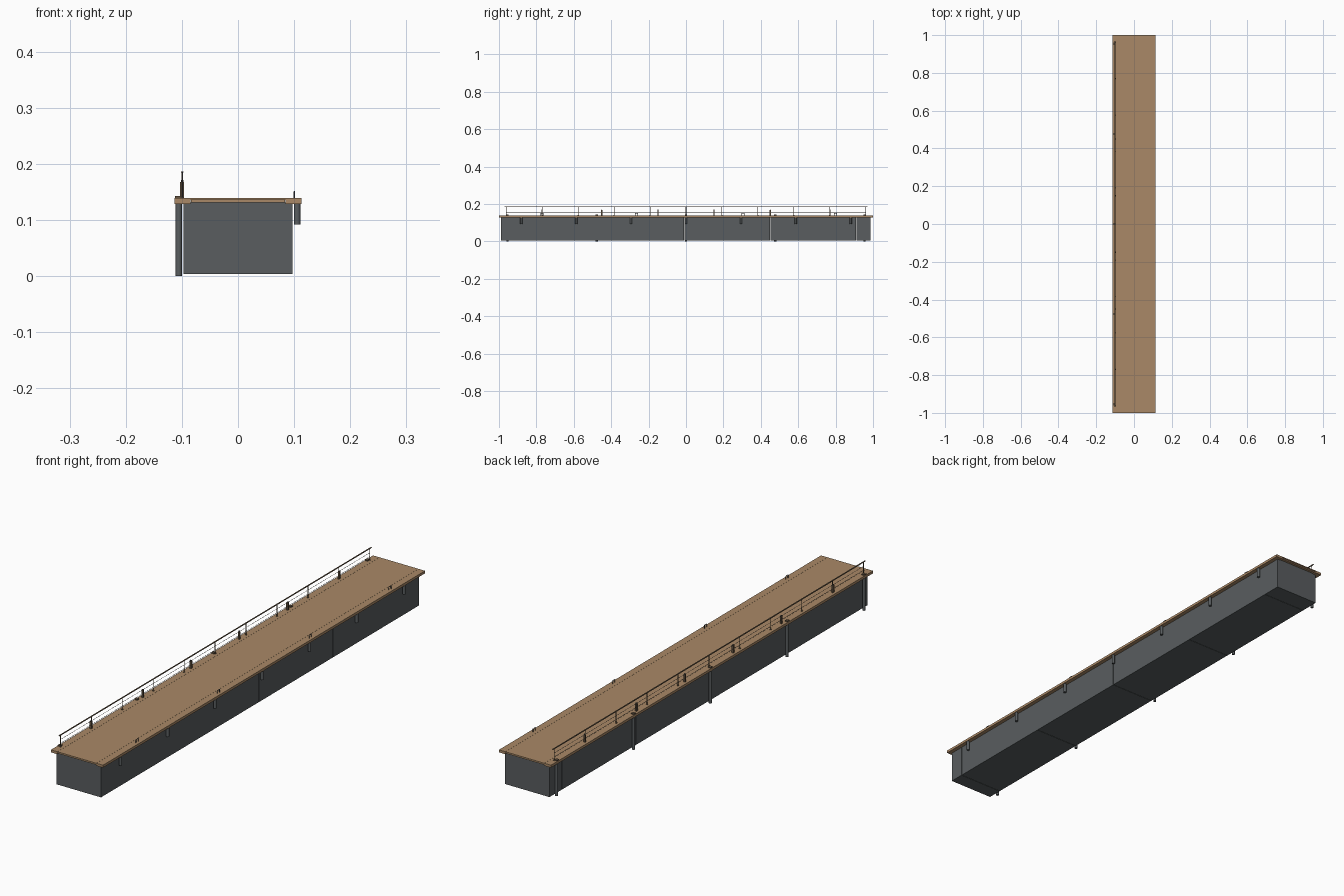
import bpy
from mathutils import Vector

cube = bpy.data.objects.get("Cube")
if cube:
    bpy.data.objects.remove(cube, do_unlink=True)


def material(name, rgb):
    m = bpy.data.materials.new(name)
    m.use_nodes = True
    m.diffuse_color = (*rgb, 1)
    m.node_tree.nodes["Principled BSDF"].inputs["Base Color"].default_value = (*rgb, 1)
    return m


WOOD = material("deck wood", (0.40, 0.25, 0.135))
STEEL = material("pontoon grey", (0.10, 0.11, 0.115))
DARK = material("dark metal", (0.06, 0.06, 0.06))
RAIL = material("rail brown", (0.13, 0.09, 0.055))


def box(name, x, y, z, mat):
    """Box from (min, max) pairs on each axis."""
    lo, hi = zip(x, y, z)
    bpy.ops.mesh.primitive_cube_add(size=1, location=[(a + b) / 2 for a, b in zip(lo, hi)])
    o = bpy.context.object
    o.name = name
    o.scale = [b - a for a, b in zip(lo, hi)]
    bpy.ops.object.transform_apply(location=False, rotation=False, scale=True)
    o.data.materials.append(mat)
    return o


def rod(name, a, b, r, mat, sides=8):
    """Cylinder between two points."""
    a, b = Vector(a), Vector(b)
    bpy.ops.mesh.primitive_cylinder_add(vertices=sides, radius=r, depth=(b - a).length,
                                        location=(a + b) / 2)
    o = bpy.context.object
    o.name = name
    o.rotation_euler = (b - a).to_track_quat("Z", "Y").to_euler()
    o.data.materials.append(mat)
    bpy.ops.object.shade_smooth_by_angle()
    return o


TOP = 0.139

# Floating pontoons, separated by narrow seams
seams = [-0.99, -0.93, -0.47, -0.01, 0.45, 0.91, 0.987]
for a, b in zip(seams, seams[1:]):
    box("pontoon", (-0.097, 0.097), (a + 0.0007, b - 0.0007), (0.004, 0.131), STEEL)

# Deck boards with a heavier beam along each edge
box("deck", (-0.0845, 0.0845), (-1, 1), (0.1355, TOP), WOOD)
box("deck_frame", (-0.084, 0.084), (-0.997, 0.997), (0.131, 0.1355), WOOD)
for s in (-1, 1):
    box("edge_beam", sorted((s * 0.085, s * 0.113)), (-1, 1), (0.129, TOP), WOOD)

# Piles with caps along the railing side
for i in range(-2, 3):
    y = i * 0.477
    rod("pile", (-0.1055, y, 0), (-0.1055, y, 0.130), 0.0056, STEEL, 16)
    box("pile_cap", (-0.112, -0.100), (y - 0.006, y + 0.006), (TOP, 0.143), RAIL)

# Hanging fenders on the mooring side
for i in range(-3, 4):
    y = i * 0.2935
    rod("fender", (0.1055, y, 0.092), (0.1055, y, 0.130), 0.0058, STEEL, 16)

# Railing: posts, handrail and wires
RX = -0.0995
for i in range(11):
    y = -0.96 + i * 0.192
    rod("rail_post", (RX, y, TOP), (RX, y, 0.185), 0.0014, RAIL)
    box("post_foot", (RX - 0.003, RX + 0.003), (y - 0.003, y + 0.003), (TOP, 0.1405), RAIL)
box("handrail", (RX - 0.0025, RX + 0.0025), (-0.97, 0.97), (0.1845, 0.1865), RAIL)
for z in (0.153, 0.168):
    rod("rail_wire", (RX, -0.96, z), (RX, 0.96, z), 0.0006, DARK, 6)

# Service pedestals beside the railing
for y in (0.15, 0.45, 0.77):
    for s in (-1, 1):
        box("pedestal", (RX - 0.0035, RX + 0.0035), (s * y - 0.0035, s * y + 0.0035),
            (TOP, 0.168), RAIL)
        box("pedestal_cap", (RX - 0.002, RX + 0.002), (s * y - 0.002, s * y + 0.002),
            (0.168, 0.171), DARK)

# Mooring hoops
for y in (-0.77, -0.265, 0.305, 0.80):
    for s in (-1, 1):
        rod("hoop_leg", (0.1005, y + s * 0.007, TOP), (0.1005, y + s * 0.007, 0.151), 0.0012, DARK)
    rod("hoop_bar", (0.1005, y - 0.008, 0.151), (0.1005, y + 0.008, 0.151), 0.0012, DARK)
